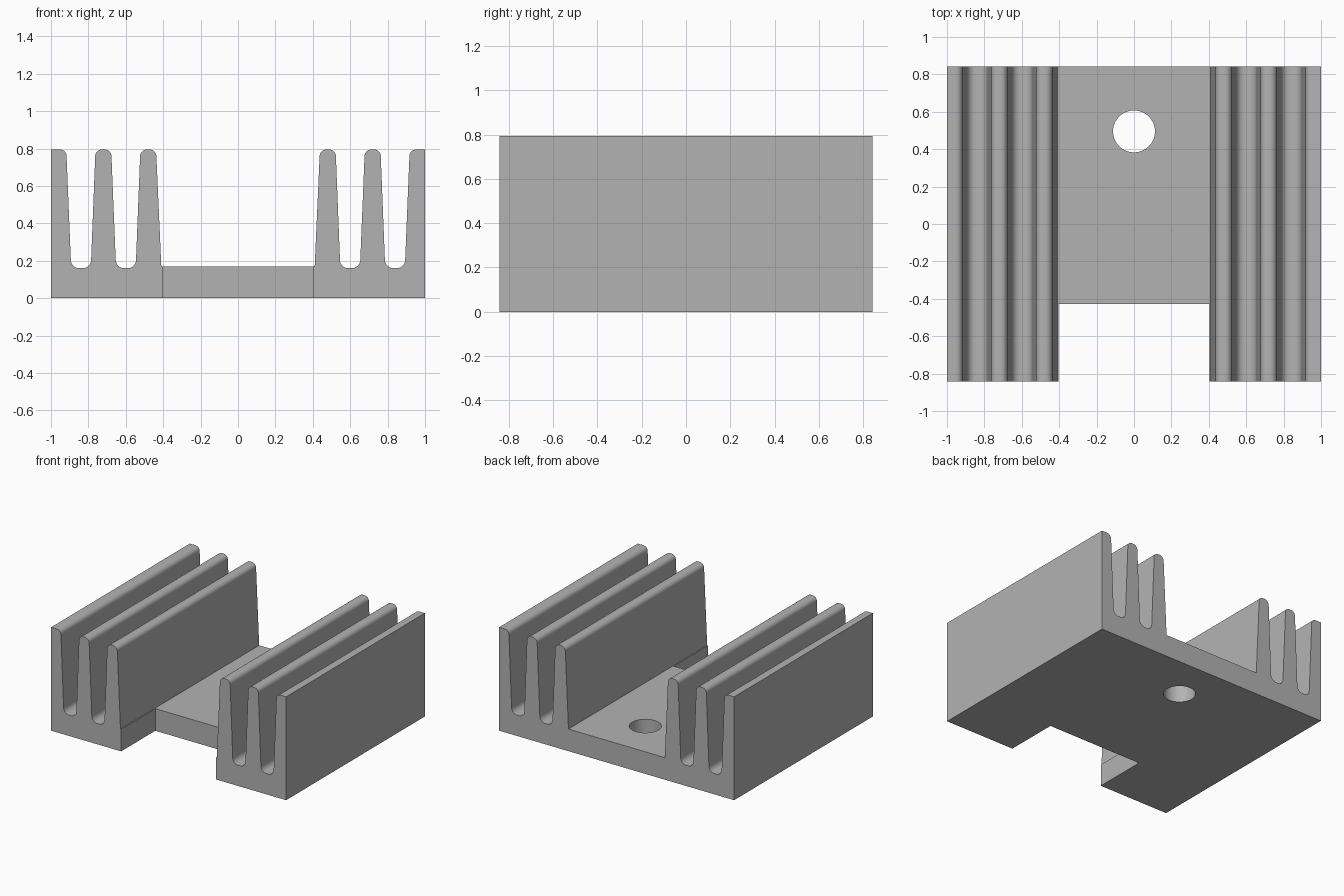
import bpy, bmesh, math
from mathutils import Vector

cube = bpy.data.objects.get("Cube")
if cube:
    bpy.data.objects.remove(cube)

HALF_LENGTH = 0.843
BASE_TOP = 0.17
FIN_TOP = 0.795
GROOVE = 0.16

# Single aluminium grey
grey = bpy.data.materials.new("aluminium grey")
grey.use_nodes = True
colour = (0.45, 0.45, 0.45, 1)
grey.diffuse_color = colour
grey.node_tree.nodes["Principled BSDF"].inputs["Base Color"].default_value = colour


def rounded(prev, corner, nxt, radius, steps=8):
    """Points of an arc that replaces a sharp profile corner."""
    a = (prev - corner).normalized()
    b = (nxt - corner).normalized()
    half = a.angle(b) / 2
    centre = corner + (a + b).normalized() * radius / math.sin(half)
    start = corner + a * radius / math.tan(half) - centre
    end = corner + b * radius / math.tan(half) - centre
    sweep = math.atan2(start.x * end.y - start.y * end.x, start.dot(end))
    points = []
    for i in range(steps + 1):
        t = sweep * i / steps
        c, s = math.cos(t), math.sin(t)
        points.append(centre + Vector((start.x * c - start.y * s,
                                       start.x * s + start.y * c)))
    return points


def finish(bm, name):
    bmesh.ops.recalc_face_normals(bm, faces=bm.faces)
    mesh = bpy.data.meshes.new(name)
    bm.to_mesh(mesh)
    bm.free()
    obj = bpy.data.objects.new(name, mesh)
    obj.data.materials.append(grey)
    bpy.context.collection.objects.link(obj)
    return obj


# Half profile: (x, z, corner radius), tapered fins with round tips and grooves
corners = [(0.41, BASE_TOP, 0)]
for centre in (0.48, 0.72):
    corners += [(centre - 0.042, FIN_TOP, 0.036), (centre + 0.042, FIN_TOP, 0.036),
                (centre + 0.067, GROOVE, 0.045), (centre + 0.172, GROOVE, 0.045)]
corners += [(0.918, FIN_TOP, 0.036), (1, FIN_TOP, 0), (1, 0, 0)]

half = []
for i, (x, z, r) in enumerate(corners):
    p = Vector((x, z))
    if r:
        half += rounded(Vector(corners[i - 1][:2]), p, Vector(corners[i + 1][:2]), r)
    else:
        half.append(p)
outline = half + [Vector((-p.x, p.y)) for p in reversed(half)]

# Extruded finned body
bm = bmesh.new()
face = bm.faces.new([bm.verts.new((p.x, -HALF_LENGTH, p.y)) for p in outline])
sides = bmesh.ops.extrude_face_region(bm, geom=[face])
verts = [v for v in sides["geom"] if isinstance(v, bmesh.types.BMVert)]
bmesh.ops.translate(bm, verts=verts, vec=(0, 2 * HALF_LENGTH, 0))
if not any(f.is_valid and len(f.verts) > 4 and f.calc_center_median().y < -0.8
           for f in bm.faces):
    bm.faces.new([v for v in bm.verts if v.co.y < 0])
body = finish(bm, "heat_sink_body")

# Front notch cutter
bm = bmesh.new()
bmesh.ops.create_cube(bm, size=1)
bmesh.ops.scale(bm, verts=bm.verts, vec=(0.808, 1, 1))
bmesh.ops.translate(bm, verts=bm.verts, vec=(0, -0.928, 0.2))
notch = finish(bm, "notch_cutter")

# Mounting hole cutter
bm = bmesh.new()
bmesh.ops.create_cone(bm, cap_ends=True, segments=64, radius1=0.112,
                      radius2=0.112, depth=1)
bmesh.ops.translate(bm, verts=bm.verts, vec=(0, 0.495, 0.1))
hole = finish(bm, "hole_cutter")

bpy.ops.object.select_all(action="DESELECT")
body.select_set(True)
bpy.context.view_layer.objects.active = body
for cutter in (notch, hole):
    mod = body.modifiers.new(cutter.name, "BOOLEAN")
    mod.operation = "DIFFERENCE"
    mod.solver = "EXACT"
    mod.object = cutter
    bpy.ops.object.modifier_apply(modifier=mod.name)
    bpy.data.objects.remove(cutter)
bpy.ops.object.shade_smooth_by_angle(angle=math.radians(30))
